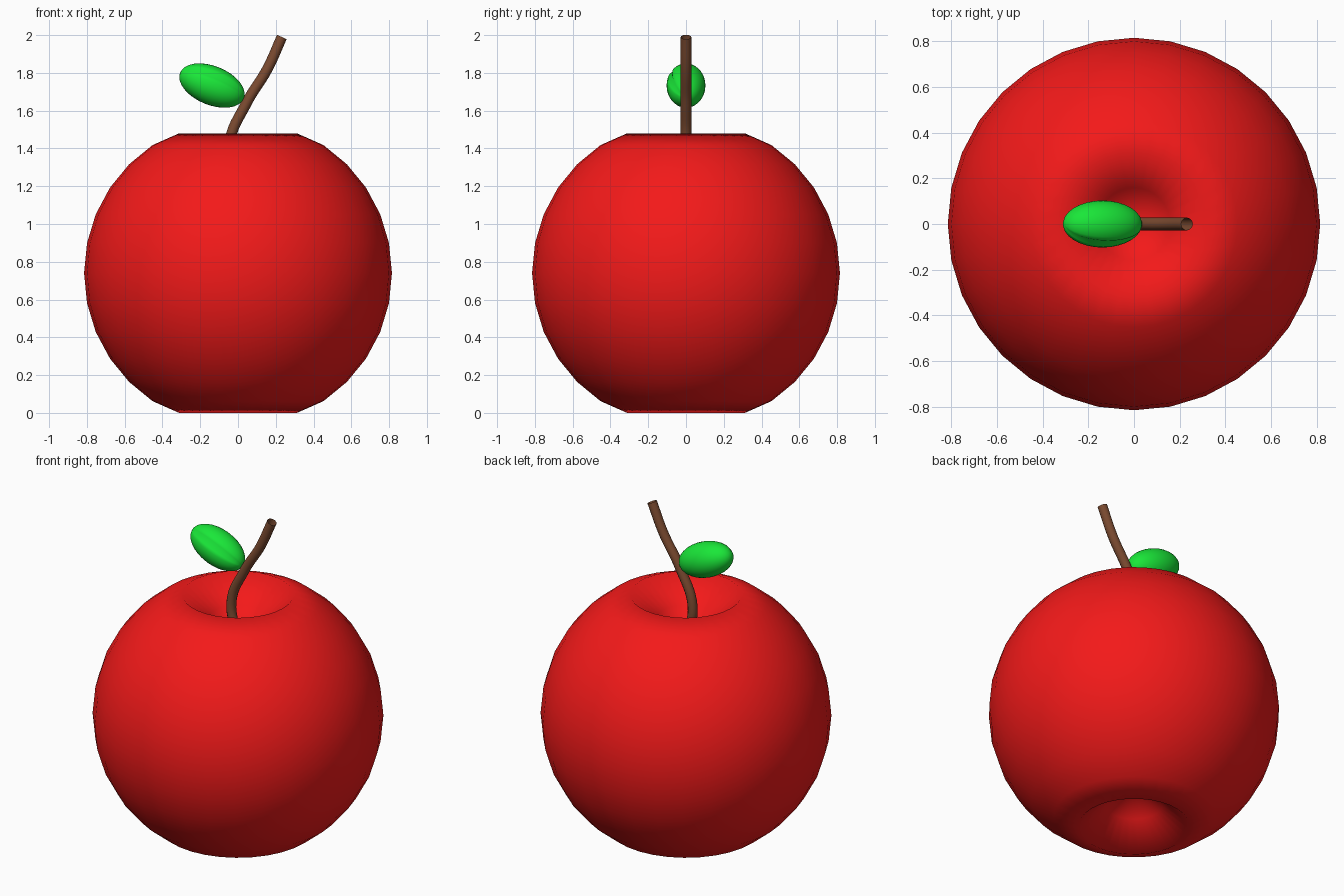
import bpy, bmesh, math
from mathutils import Matrix

if "Cube" in bpy.data.objects:
    bpy.data.objects.remove(bpy.data.objects["Cube"])


def paint(obj, name, rgb):
    mat = bpy.data.materials.new(name)
    mat.diffuse_color = (*rgb, 1)
    mat.use_nodes = True
    mat.node_tree.nodes["Principled BSDF"].inputs["Base Color"].default_value = mat.diffuse_color
    obj.data.materials.append(mat)


def sphere(name, edit, rgb):
    """UV sphere reshaped by an edit function, smooth shaded."""
    bm = bmesh.new()
    bmesh.ops.create_uvsphere(bm, u_segments=32, v_segments=16, radius=1)
    edit(bm)
    for f in bm.faces:
        f.smooth = True
    mesh = bpy.data.meshes.new(name)
    bm.to_mesh(mesh)
    bm.free()
    obj = bpy.data.objects.new(name, mesh)
    bpy.context.collection.objects.link(obj)
    paint(obj, name + "_colour", rgb)
    return obj


# Apple body: sphere with both poles pushed inwards
R, MID = 0.815, 0.74


def dimple(bm):
    for v in bm.verts:
        r = math.hypot(v.co.x, v.co.y)
        s = 1 if v.co.z > 0 else -1
        z = abs(v.co.z) * R
        if r < 0.01:
            z = 0.46
        elif r < 0.25:
            z = 0.60
        elif r < 0.42:
            z = 0.74
        v.co = (v.co.x * R, v.co.y * R, MID + s * z)


sphere("apple_body", dimple, (0.9, 0.01, 0.01))


# Leaf: tilted ellipsoid with one meridian pressed in as a vein
def leaf_shape(bm):
    vein = math.radians(-56.25)
    for v in bm.verts:
        r = math.hypot(v.co.x, v.co.y)
        if r > 0.01 and abs(math.atan2(v.co.y, v.co.x) - vein) < 0.02:
            v.co.x *= 0.88
            v.co.y *= 0.88
    bm.transform(Matrix.Translation((-0.138, 0, 1.733))
                 @ Matrix.Rotation(math.radians(-68), 4, 'Y')
                 @ Matrix.Diagonal((0.103, 0.103, 0.182, 1)))


sphere("leaf", leaf_shape, (0.01, 0.8, 0.04))

# Stem: open-ended tube along an S-shaped path
path = [(0.0, 1.2), (-0.045, 1.42), (0.045, 1.64), (0.155, 1.82), (0.232, 1.99)]
curve = bpy.data.curves.new("stem", 'CURVE')
curve.dimensions = '3D'
curve.bevel_depth = 0.028
curve.bevel_resolution = 4
curve.resolution_u = 8
spline = curve.splines.new('BEZIER')
spline.bezier_points.add(len(path) - 1)
for p, (x, z) in zip(spline.bezier_points, path):
    p.co = (x, 0, z)
    p.handle_left_type = p.handle_right_type = 'AUTO'
stem = bpy.data.objects.new("stem", curve)
bpy.context.collection.objects.link(stem)
paint(stem, "bark", (0.2, 0.07, 0.03))
bpy.context.view_layer.objects.active = stem
stem.select_set(True)
bpy.ops.object.convert(target='MESH')
